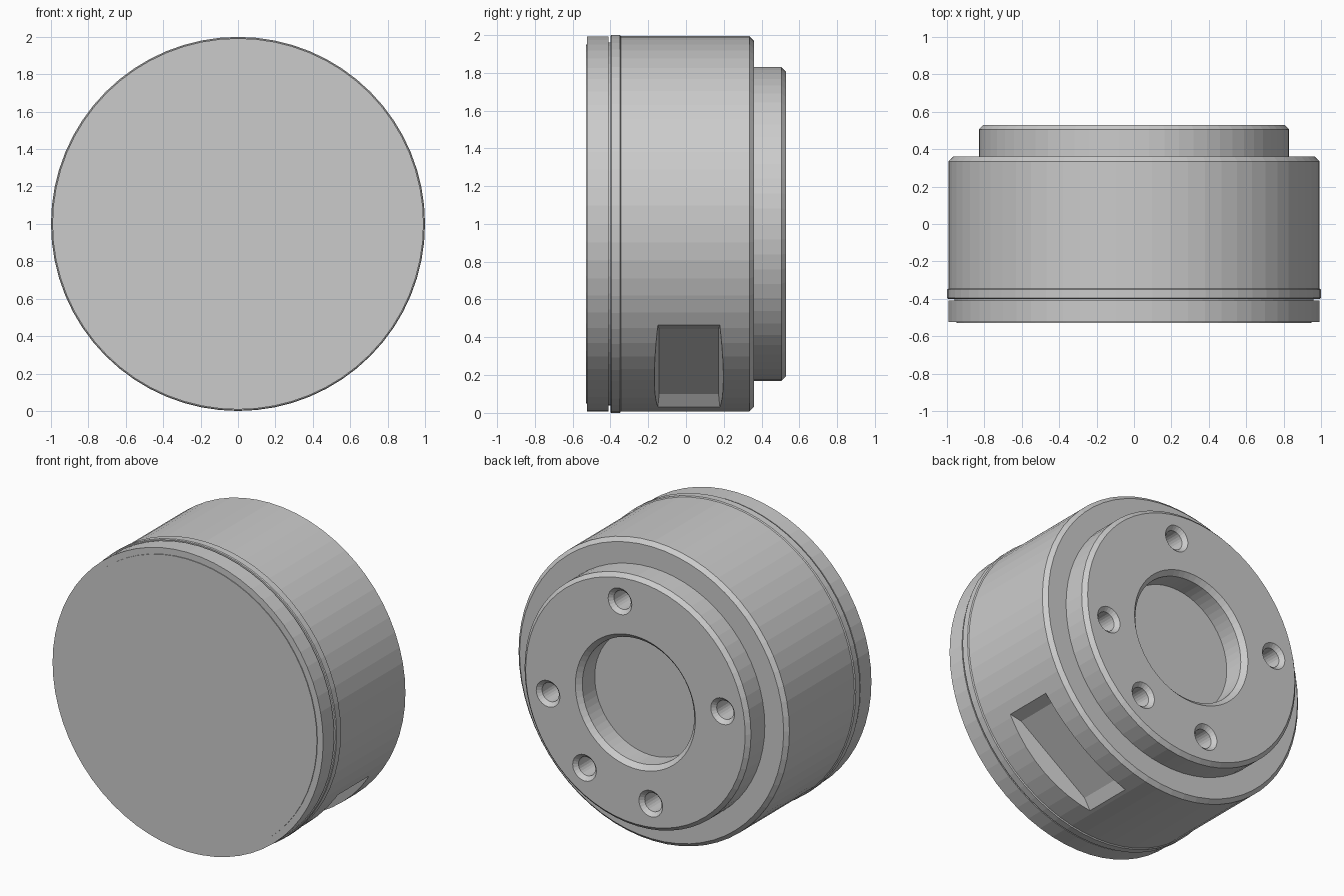
import bpy, bmesh
from math import radians, sin, cos, tau
from mathutils import Matrix

cube = bpy.data.objects.get("Cube")
if cube:
    bpy.data.objects.remove(cube, do_unlink=True)

grey = bpy.data.materials.new("machined_grey")
grey.use_nodes = True
grey.diffuse_color = (0.6, 0.6, 0.6, 1)
grey.node_tree.nodes["Principled BSDF"].inputs["Base Color"].default_value = (0.6, 0.6, 0.6, 1)


def add_object(name, bm):
    bmesh.ops.recalc_face_normals(bm, faces=bm.faces)
    mesh = bpy.data.meshes.new(name)
    bm.to_mesh(mesh)
    bm.free()
    mesh.materials.append(grey)
    obj = bpy.data.objects.new(name, mesh)
    bpy.context.collection.objects.link(obj)
    return obj


def turned(name, profile, sides, x=0, z=1):
    """Solid turned about the y direction from (radius, y) points, capped at both ends."""
    bm = bmesh.new()
    rings = [[bm.verts.new((x + r * cos(tau * i / sides), y, z + r * sin(tau * i / sides)))
              for i in range(sides)] for r, y in profile]
    for a, b in zip(rings, rings[1:]):
        for i in range(sides):
            j = (i + 1) % sides
            bm.faces.new((a[i], a[j], b[j], b[i]))
    bm.faces.new(rings[0])
    bm.faces.new(rings[-1])
    return add_object(name, bm)


def cut(target, cutter):
    cutter.hide_render = True
    mod = target.modifiers.new("cut", 'BOOLEAN')
    mod.operation = 'DIFFERENCE'
    mod.solver = 'EXACT'
    mod.object = cutter
    bpy.context.view_layer.objects.active = target
    bpy.ops.object.modifier_apply(modifier=mod.name)
    bpy.data.objects.remove(cutter, do_unlink=True)


# Front lid with a slightly raised disc and a narrow neck behind it
turned("front_lid", [(0.95, -0.53), (0.95, -0.525), (0.992, -0.525), (0.992, -0.41),
                     (0.96, -0.41), (0.96, -0.39)], 64)

# Housing with flange, chamfered shoulder, rear boss and blind bore
housing = turned("housing", [(0.995, -0.40), (1.0, -0.395), (1.0, -0.35), (0.993, -0.345),
                             (0.993, 0.335), (0.968, 0.36), (0.83, 0.36), (0.83, 0.505),
                             (0.805, 0.53), (0.44, 0.53), (0.41, 0.50), (0.41, 0.37)], 64)

# Countersunk holes: four evenly spaced and one extra between two of them
for angle in (80, 170, 260, 350, 305):
    t = radians(angle)
    cut(housing, turned("hole_cutter", [(0.062, 0.28), (0.062, 0.505), (0.107, 0.55)], 24,
                        0.65 * cos(t), 1 + 0.65 * sin(t)))

# Flat pocket with sloping walls on the lower side
bm = bmesh.new()
bmesh.ops.create_cube(bm, size=2)
for v in bm.verts:
    outer = v.co.x > 0
    v.co.x = 1.01 if outer else 0.89
    v.co.y = 0.015 + v.co.y * (0.187 if outer else 0.157)
    v.co.z *= 0.634 if outer else 0.30
bm.transform(Matrix.Translation((0, 0, 1)) @ Matrix.Rotation(radians(55), 4, 'Y'))
cut(housing, add_object("pocket_cutter", bm))
